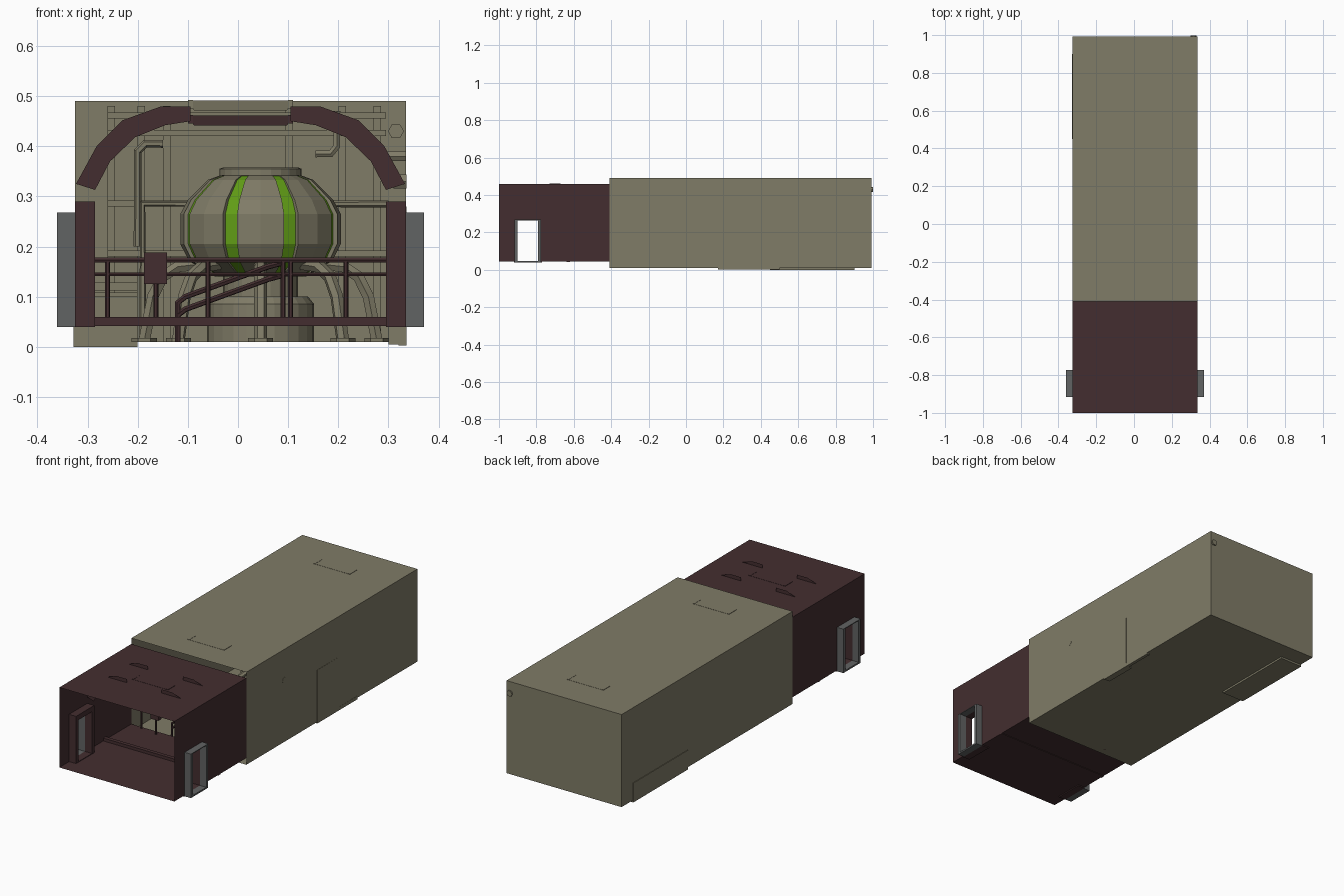
import bpy, bmesh, math
from mathutils import Vector

if "Cube" in bpy.data.objects:
    bpy.data.objects.remove(bpy.data.objects["Cube"], do_unlink=True)


def material(name, rgb):
    m = bpy.data.materials.new(name)
    m.use_nodes = True
    m.diffuse_color = (*rgb, 1)
    m.node_tree.nodes["Principled BSDF"].inputs["Base Color"].default_value = (*rgb, 1)
    return m


OLIVE = material("olive_panel", (0.215, 0.2, 0.135))
MAROON = material("dark_maroon", (0.057, 0.027, 0.029))
GREY = material("door_grey", (0.12, 0.125, 0.125))
GREEN = material("glow_green", (0.12, 0.34, 0.008))

X0, X1, CX = -0.325, 0.335, 0.005      # hull sides and middle
JOIN, BACK = -0.41, 0.992              # hall/chamber joint and rear wall
RX, RY = 0.045, 0.29                   # reactor axis


def finish(name, bm, mat):
    me = bpy.data.meshes.new(name)
    bm.to_mesh(me)
    bm.free()
    me.materials.append(mat)
    ob = bpy.data.objects.new(name, me)
    bpy.context.collection.objects.link(ob)
    return ob


def box(name, x, y, z, mat, skip=None):
    """Box from ranges; skip drops the face whose normal points that way."""
    bm = bmesh.new()
    bmesh.ops.create_cube(bm, size=1)
    for v in bm.verts:
        v.co = [lo if c < 0 else hi for c, (lo, hi) in zip(v.co, (x, y, z))]
    bm.normal_update()
    if skip:
        gone = [f for f in bm.faces if any(f.normal.dot(Vector(s)) > 0.9 for s in skip)]
        bmesh.ops.delete(bm, geom=gone, context='FACES')
    return finish(name, bm, mat)


def polygon(name, points, mat):
    bm = bmesh.new()
    bm.faces.new([bm.verts.new(p) for p in points])
    return finish(name, bm, mat)


def lathe(name, profile, mat, middle=0.0, sweep=360, steps=24, scale=1.0):
    """Revolve (radius, height) points about the reactor axis."""
    bm = bmesh.new()
    a0 = math.radians(middle - sweep / 2)
    rows = []
    for i in range(steps + 1):
        a = a0 + math.radians(sweep) * i / steps
        rows.append([bm.verts.new((RX + r * scale * math.cos(a),
                                   RY + r * scale * math.sin(a), z)) for r, z in profile])
    for p, q in zip(rows, rows[1:]):
        for j in range(len(profile) - 1):
            bm.faces.new((p[j], q[j], q[j + 1], p[j + 1]))
    bmesh.ops.remove_doubles(bm, verts=bm.verts, dist=1e-5)
    bmesh.ops.recalc_face_normals(bm, faces=bm.faces)
    return finish(name, bm, mat)


def pipe(name, points, radius, mat):
    cu = bpy.data.curves.new(name, 'CURVE')
    cu.dimensions = '3D'
    cu.bevel_depth = radius
    cu.bevel_resolution = 1
    cu.use_fill_caps = True
    sp = cu.splines.new('POLY')
    sp.points.add(len(points) - 1)
    for p, co in zip(sp.points, points):
        p.co = (*co, 1)
    cu.materials.append(mat)
    ob = bpy.data.objects.new(name, cu)
    bpy.context.collection.objects.link(ob)
    bpy.ops.object.select_all(action='DESELECT')
    ob.select_set(True)
    bpy.context.view_layer.objects.active = ob
    bpy.ops.object.convert(target='MESH')
    bpy.ops.object.shade_smooth_by_angle()


# Chamber hull, open to the hall
box("chamber_hull", (X0, X1), (JOIN, BACK), (0.01, 0.49), OLIVE, skip=[(0, -1, 0)])

# Hall floor, roof and side walls with door openings
box("hall_shell", (X0, X1), (-1, JOIN), (0.045, 0.46), MAROON,
    skip=[(0, -1, 0), (0, 1, 0), (1, 0, 0), (-1, 0, 0)])
DOOR_Y, DOOR_Z = (-0.9, -0.79), (0.045, 0.268)
for side, x, s in (("left", X1, 1), ("right", X0, -1)):
    ys, zs = (-1, *DOOR_Y, JOIN), (0.045, DOOR_Z[1], 0.46)
    bm = bmesh.new()
    for i in range(3):
        for j in range(2):
            if (i, j) != (1, 0):
                bm.faces.new([bm.verts.new((x, ys[i + a], zs[j + b]))
                              for a, b in ((0, 0), (1, 0), (1, 1), (0, 1))])
    bmesh.ops.remove_doubles(bm, verts=bm.verts, dist=1e-5)
    finish(side + "_hall_wall", bm, MAROON)

    # Door surround: grey sleeve outside, maroon jambs inside
    for part, mat, xa, xb, grow in (("sleeve", GREY, x, x + s * 0.036, 0.016),
                                    ("jamb", MAROON, x, x - s * 0.04, 0.02)):
        xr = (min(xa, xb), max(xa, xb))
        ya, yb, zb = DOOR_Y[0], DOOR_Y[1], DOOR_Z[1]
        top = zb + (0.0 if part == "sleeve" else 0.022)
        name = f"{side}_door_{part}"
        box(name + "_front", xr, (ya - grow, ya), (0.045, top), mat)
        box(name + "_rear", xr, (yb, yb + grow), (0.045, top), mat)
        box(name + "_head", xr, (ya, yb), (zb - 0.004, top), mat)
        box(name + "_sill", xr, (ya - grow, yb + grow), (0.04, 0.048), mat)

# Ceiling ribs: thin plates that break through the roof
OUTER = [(0.1, 0.479), (0.16, 0.479), (0.235, 0.452), (0.287, 0.4), (0.328, 0.325)]
INNER = [(0.29, 0.313), (0.26, 0.37), (0.21, 0.418), (0.15, 0.442), (0.1, 0.45)]
for y in (-0.775, -0.6):
    for s in (-1, 1):
        polygon("ceiling_rib", [(CX + s * x, y, z) for x, z in OUTER + INNER], MAROON)


def lamp(name, y, top, mat):
    """Tapered ceiling lamp tray with end lips."""
    bm = bmesh.new()
    bmesh.ops.create_cube(bm, size=1)
    for v in bm.verts:
        t = 1.0 if v.co.z > 0 else 0.88
        v.co = (CX + v.co.x * 0.21 * t, y + v.co.y * 0.06 * t, top + (v.co.z - 0.5) * 0.02)
    finish(name, bm, mat)
    for s in (-1, 1):
        box(name + "_lip", (CX + s * 0.1 - 0.005, CX + s * 0.1 + 0.005),
            (y - 0.03, y + 0.03), (top - 0.016, top + 0.001), mat)


lamp("hall_lamp", -0.7, 0.461, MAROON)
lamp("chamber_front_lamp", -0.24, 0.491, OLIVE)
lamp("chamber_rear_lamp", 0.79, 0.491, OLIVE)

# Floor beam and platform railing
box("floor_beam", (X0, X1), (-0.64, -0.62), (0.042, 0.06), MAROON)
RAIL = -0.42
for z, r in ((0.173, 0.006), (0.145, 0.004)):
    pipe("rail_bar", [(-0.3, RAIL, z), (0.32, RAIL, z)], r, MAROON)
for x in (-0.26, -0.06, 0.09, 0.105, 0.215, 0.305):
    pipe("rail_post", [(x, RAIL, 0.045), (x, RAIL, 0.173)], 0.005, MAROON)
for drop in (0, 0.025):
    pipe("stair_rail", [(0.09, RAIL, 0.168 - drop), (0.06, RAIL + 0.02, 0.16 - drop),
                        (-0.105, RAIL + 0.05, 0.1 - drop), (-0.12, RAIL + 0.05, 0.088 - drop),
                        (-0.12, RAIL + 0.05, 0.01)], 0.006, MAROON)
box("control_box", (-0.187, -0.142), (-0.45, -0.426), (0.125, 0.188), MAROON)
pipe("control_box_stem", [(-0.164, -0.438, 0.046), (-0.164, -0.438, 0.13)], 0.005, MAROON)

# Reactor: stepped base, green core, eight shell panels, top cap
lathe("reactor_base", [(0, 0.01), (0.107, 0.01), (0.107, 0.085), (0.095, 0.1),
                       (0.075, 0.1), (0.075, 0.15), (0, 0.15)], OLIVE)
SHELL = [(0.07, 0.346), (0.105, 0.333), (0.145, 0.293), (0.16, 0.265),
         (0.16, 0.205), (0.142, 0.17), (0.09, 0.14)]
lathe("reactor_core", SHELL, GREEN, scale=0.95)
for k in range(8):
    ob = lathe("reactor_shell_panel", SHELL, OLIVE, middle=k * 45, sweep=34, steps=2)
    mod = ob.modifiers.new("thickness", 'SOLIDIFY')
    mod.thickness = 0.012
    mod.offset = -1
lathe("reactor_cap", [(0, 0.335), (0.068, 0.335), (0.082, 0.342), (0.082, 0.355),
                      (0.074, 0.358), (0.066, 0.35), (0, 0.35)], OLIVE)

# Coolant legs with floor flanges
for k in range(8):
    c, s = math.cos(math.radians(k * 45)), math.sin(math.radians(k * 45))
    path = [(0.12, 0.165), (0.165, 0.16), (0.195, 0.14), (0.215, 0.1), (0.232, 0.012)]
    pipe("coolant_leg", [(RX + r * c, RY + r * s, z) for r, z in path], 0.013, OLIVE)
    pipe("leg_flange", [(RX + 0.232 * c, RY + 0.232 * s, z) for z in (0.01, 0.018)], 0.025, OLIVE)

# Rear wall panelling
for x in (-0.26, -0.2, -0.15, 0.095, 0.2, 0.27):
    box("rear_batten", (x, x + 0.015), (BACK - 0.008, BACK), (0.01, 0.48), OLIVE)
for z in (0.18, 0.28, 0.42, 0.455):
    box("rear_rail", (X0 + 0.065, X1 - 0.04), (BACK - 0.012, BACK), (z, z + 0.012), OLIVE)
for k in range(6):
    box("rear_brick_course", (-0.31, -0.2), (BACK - 0.02, BACK),
        (0.012 + k * 0.02, 0.028 + k * 0.02), OLIVE)

# Service pipes along the rear and side walls
pipe("rear_pipe", [(-0.19, 0.94, 0.012), (-0.19, 0.94, 0.285), (0.3, 0.94, 0.285)], 0.007, OLIVE)
pipe("hooked_pipe", [(0.155, 0.96, 0.385), (0.185, 0.96, 0.385), (0.197, 0.96, 0.4),
                     (0.197, 0.96, 0.47)], 0.008, OLIVE)
pipe("bent_pipe", [(-0.2, 0.96, 0.2), (-0.2, 0.96, 0.39), (-0.185, 0.96, 0.405),
                   (-0.15, 0.96, 0.405)], 0.008, OLIVE)
pipe("rear_duct", [(0.315, 0.6, 0.43), (0.315, 0.999, 0.43)], 0.016, OLIVE)
pipe("wall_duct", [(0.295, 0.85, 0.38), (X1, 0.85, 0.38)], 0.011, OLIVE)
pipe("wall_port", [(0.31, -0.1, 0.33), (X1 + 0.001, -0.1, 0.33)], 0.016, OLIVE)

# Side wall cabinets that reach just past the hull
box("left_cabinet", (0.3, X1 + 0.001), (0.17, 0.34), (0.005, 0.28), OLIVE)
box("left_skirting", (0.32, X1 + 0.001), (0.17, 0.5), (0.003, 0.02), OLIVE)
box("right_cabinet", (X0 - 0.003, -0.2), (0.45, 0.9), (0.0, 0.1), OLIVE)
